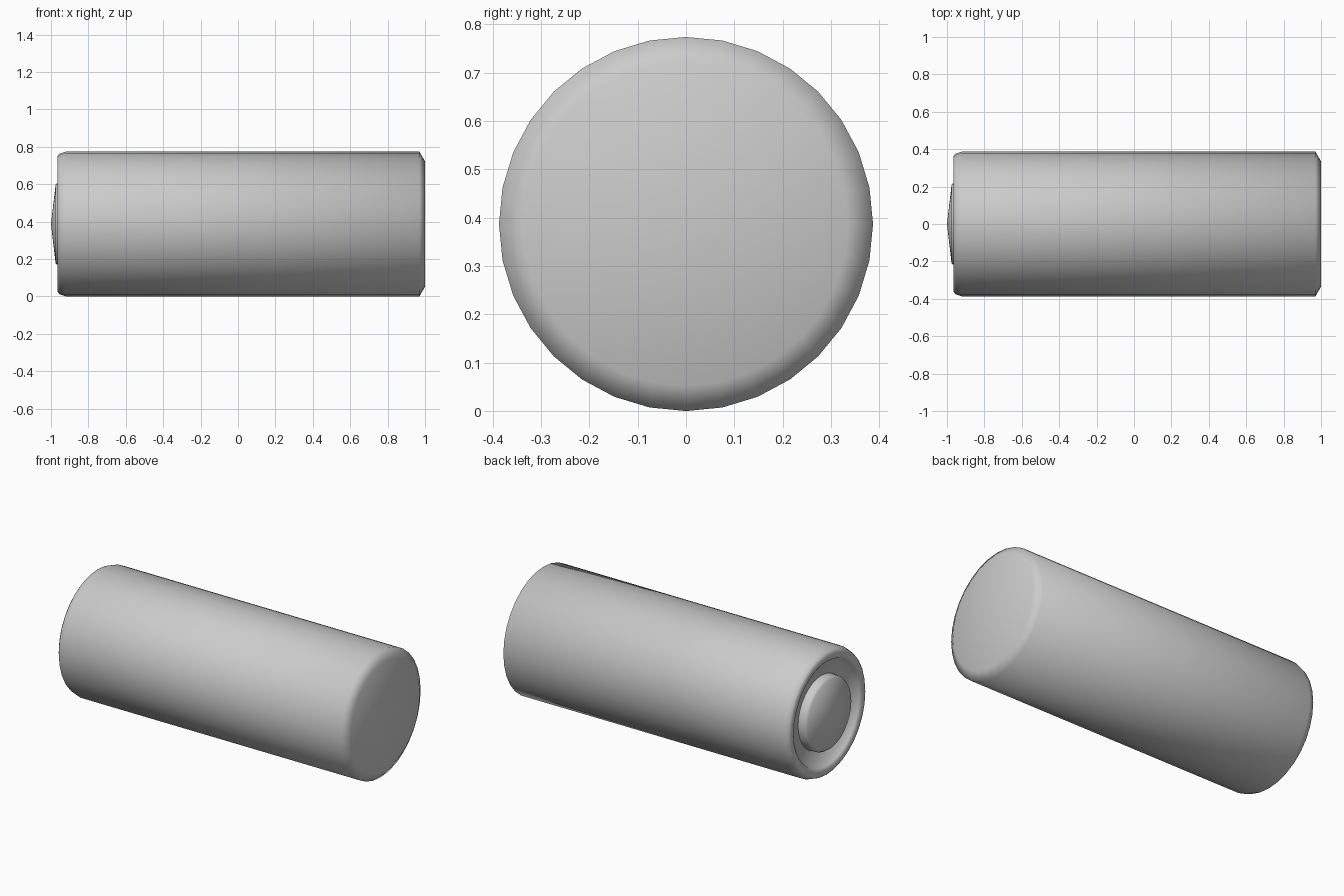
import bpy, bmesh, math

if "Cube" in bpy.data.objects:
    bpy.data.objects.remove(bpy.data.objects["Cube"])

SIDES = 32
RADIUS = 0.387

metal = bpy.data.materials.new("light grey")
metal.diffuse_color = (0.6, 0.6, 0.6, 1)
metal.use_nodes = True
metal.node_tree.nodes["Principled BSDF"].inputs["Base Color"].default_value = metal.diffuse_color


def lathe(name, profile, angle):
    """Turn an (x, radius) profile around the horizontal centre line."""
    bm = bmesh.new()
    rings = []
    for x, r in profile:
        if r == 0:
            rings.append([bm.verts.new((x, 0, RADIUS))] * SIDES)
        else:
            rings.append([bm.verts.new((x, r * math.sin(2 * math.pi * i / SIDES),
                                        RADIUS + r * math.cos(2 * math.pi * i / SIDES)))
                          for i in range(SIDES)])
    for a, b in zip(rings, rings[1:]):
        for i in range(SIDES):
            j = (i + 1) % SIDES
            corners = list(dict.fromkeys((a[i], a[j], b[j], b[i])))
            bm.faces.new(corners)
    bmesh.ops.recalc_face_normals(bm, faces=bm.faces)
    mesh = bpy.data.meshes.new(name)
    bm.to_mesh(mesh)
    bm.free()
    mesh.materials.append(metal)
    obj = bpy.data.objects.new(name, mesh)
    bpy.context.collection.objects.link(obj)
    bpy.ops.object.select_all(action='DESELECT')
    obj.select_set(True)
    bpy.context.view_layer.objects.active = obj
    bpy.ops.object.shade_smooth_by_angle(angle=math.radians(angle))
    return obj


# Casing: closed chamfered end, long wall, rounded rim and recessed floor
lathe("casing", [(1.0, 0), (1.0, 0.335), (0.97, RADIUS), (-0.92, RADIUS),
                 (-0.955, 0.375), (-0.965, 0.362), (-0.965, 0.335),
                 (-0.955, 0.32), (-0.92, 0.305), (-0.915, 0)], 66)

# Raised contact button with a shallow pointed face
lathe("contact_button", [(-0.91, 0), (-0.91, 0.225), (-0.96, 0.222),
                         (-0.975, 0.212), (-1.0, 0)], 50)
